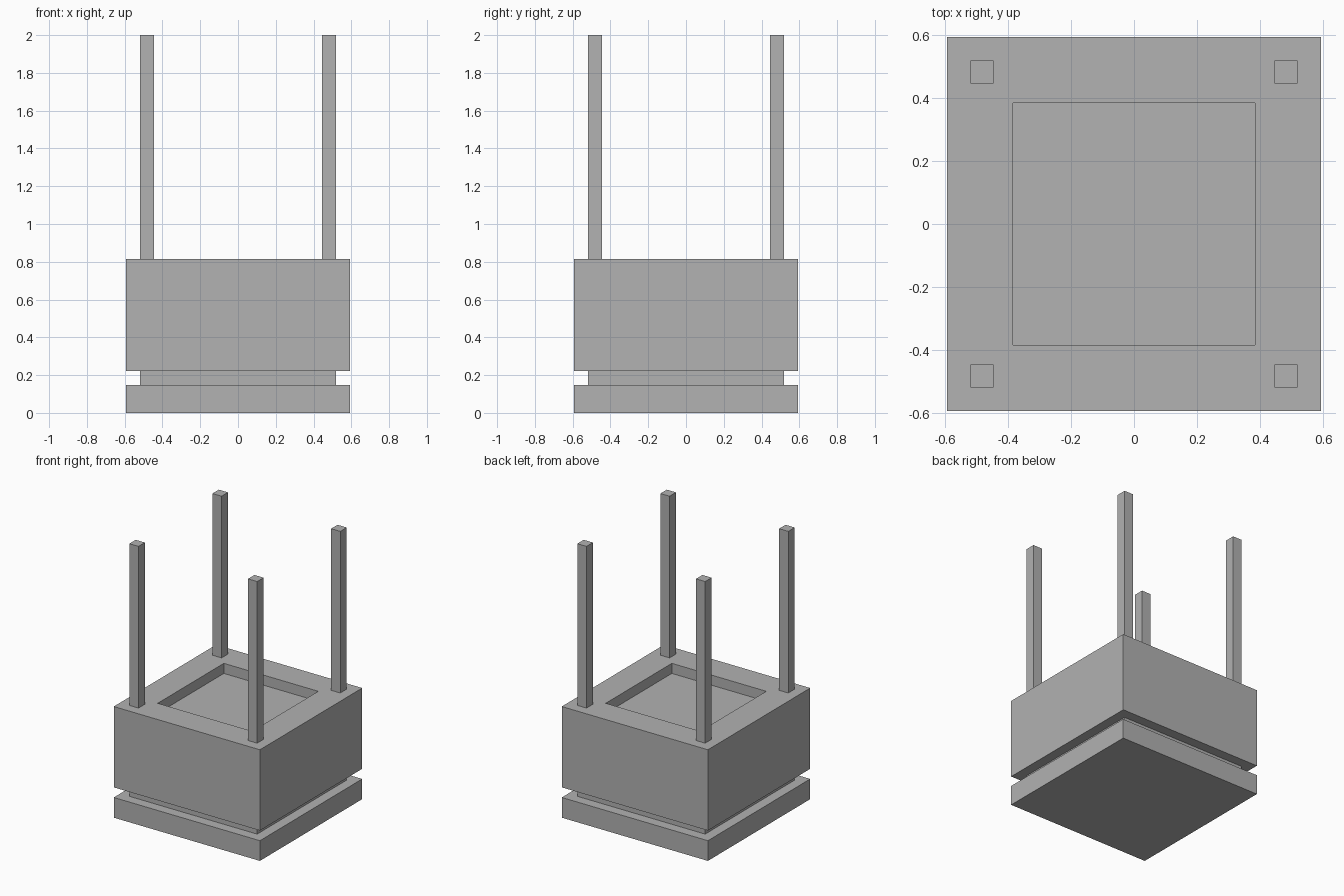
import bpy
import bmesh
from mathutils import Matrix, Vector

default = bpy.data.objects.get("Cube")
if default:
    bpy.data.objects.remove(default, do_unlink=True)

U = 2 / 27  # grid module: the model is 27 modules tall

grey = bpy.data.materials.new("plain grey")
grey.use_nodes = True
colour = (0.445, 0.445, 0.445, 1)
grey.diffuse_color = colour
grey.node_tree.nodes["Principled BSDF"].inputs["Base Color"].default_value = colour


def box(name, width, z0, z1, x=0, y=0, recess=None):
    """Square block in modules; recess = (opening width, depth) sunk in its top."""
    bm = bmesh.new()
    size = Matrix.Diagonal((width * U, width * U, (z1 - z0) * U, 1))
    place = Matrix.Translation(Vector((x, y, (z0 + z1) / 2)) * U)
    bmesh.ops.create_cube(bm, size=1, matrix=place @ size)
    if recess:
        opening, depth = recess
        top = max(bm.faces, key=lambda f: f.calc_center_median().z)
        bmesh.ops.inset_region(bm, faces=[top], thickness=(width - opening) / 2 * U)
        floor = bmesh.ops.extrude_discrete_faces(bm, faces=[top])["faces"][0]
        bmesh.ops.translate(bm, verts=floor.verts, vec=(0, 0, -depth * U))
    bmesh.ops.recalc_face_normals(bm, faces=bm.faces)
    mesh = bpy.data.meshes.new(name)
    bm.to_mesh(mesh)
    bm.free()
    mesh.materials.append(grey)
    obj = bpy.data.objects.new(name, mesh)
    bpy.context.collection.objects.link(obj)
    return obj


# Stacked body: base slab, narrow neck, main block with a square basin
box("base_slab", 16, 0, 2)
box("neck", 14, 2, 3)
box("main_block", 16, 3, 11, recess=(8, 1))

# Four corner posts
for side, sx in (("left", 1), ("right", -1)):
    for end, sy in (("front", -1), ("back", 1)):
        box(f"{end}_{side}_post", 1, 11, 27, 6.5 * sx, 6.5 * sy)
